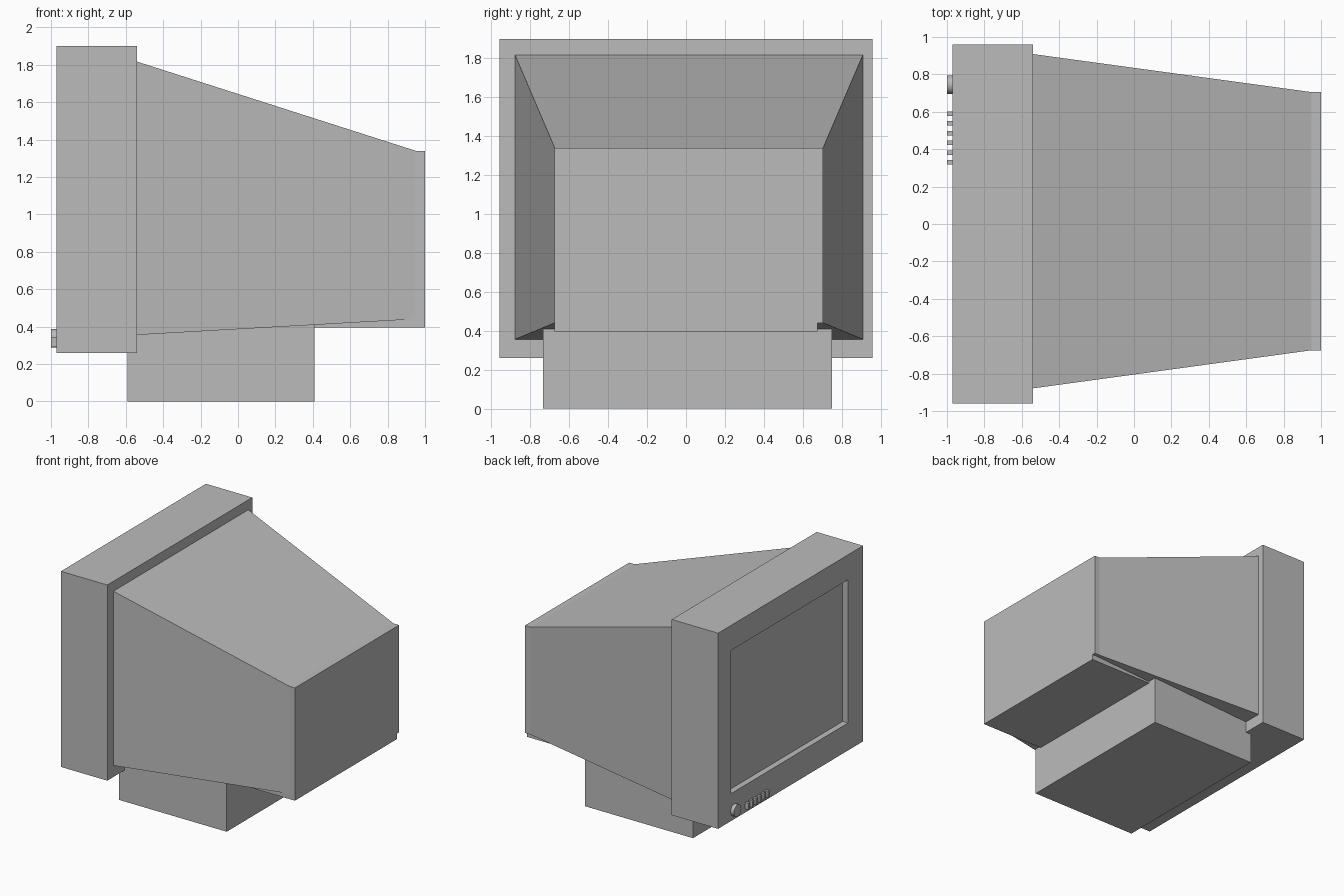
import bpy
import bmesh
import math

cube = bpy.data.objects.get("Cube")
if cube:
    bpy.data.objects.remove(cube, do_unlink=True)

grey = bpy.data.materials.new("grey plastic")
grey.use_nodes = True
grey.diffuse_color = (0.5, 0.5, 0.5, 1)
grey.node_tree.nodes["Principled BSDF"].inputs["Base Color"].default_value = grey.diffuse_color


def loft(name, sections):
    """Join rectangles (x, y_min, y_max, z_min, z_max) in order and cap both ends."""
    bm = bmesh.new()
    rings = [[bm.verts.new((x, y, z)) for y, z in ((a, c), (b, c), (b, d), (a, d))]
             for x, a, b, c, d in sections]
    for r, s in zip(rings, rings[1:]):
        for i in range(4):
            j = (i + 1) % 4
            bm.faces.new((r[i], r[j], s[j], s[i]))
    bm.faces.new(rings[0])
    bm.faces.new(rings[-1])
    bmesh.ops.recalc_face_normals(bm, faces=bm.faces)
    mesh = bpy.data.meshes.new(name)
    bm.to_mesh(mesh)
    bm.free()
    mesh.materials.append(grey)
    obj = bpy.data.objects.new(name, mesh)
    bpy.context.collection.objects.link(obj)
    return obj


def box(name, x0, x1, *rect):
    return loft(name, [(x0, *rect), (x1, *rect)])


# Bezel with the recessed screen facing -x
outer = (-0.96, 0.96, 0.26, 1.9)
opening = (-0.76, 0.79, 0.49, 1.69)
loft("screen_bezel", [(-0.54, *outer), (-0.97, *outer),
                      (-0.97, *opening), (-0.92, *opening)])

# Tapered tube housing with a short straight end
rear = (-0.675, 0.705, 0.44, 1.34)
loft("rear_housing", [(-0.55, -0.88, 0.91, 0.355, 1.82), (0.95, *rear), (1.0, *rear)])

# Flat block beneath the housing, and the stand
box("lower_housing", -0.2, 1.0, -0.675, 0.675, 0.395, 0.6)
box("stand_base", -0.59, 0.41, -0.735, 0.75, 0, 0.45)

# Row of control buttons
for i in range(6):
    y = 0.33 + i * 0.052
    box(f"button_{i + 1}", -1.0, -0.96, y - 0.012, y + 0.012, 0.29, 0.345)

# Round power knob
bpy.ops.mesh.primitive_cylinder_add(vertices=32, radius=0.049, depth=0.04,
                                    location=(-0.98, 0.745, 0.338),
                                    rotation=(0, math.pi / 2, 0))
knob = bpy.context.object
knob.name = "power_knob"
knob.data.materials.append(grey)
bpy.ops.object.shade_smooth_by_angle()
